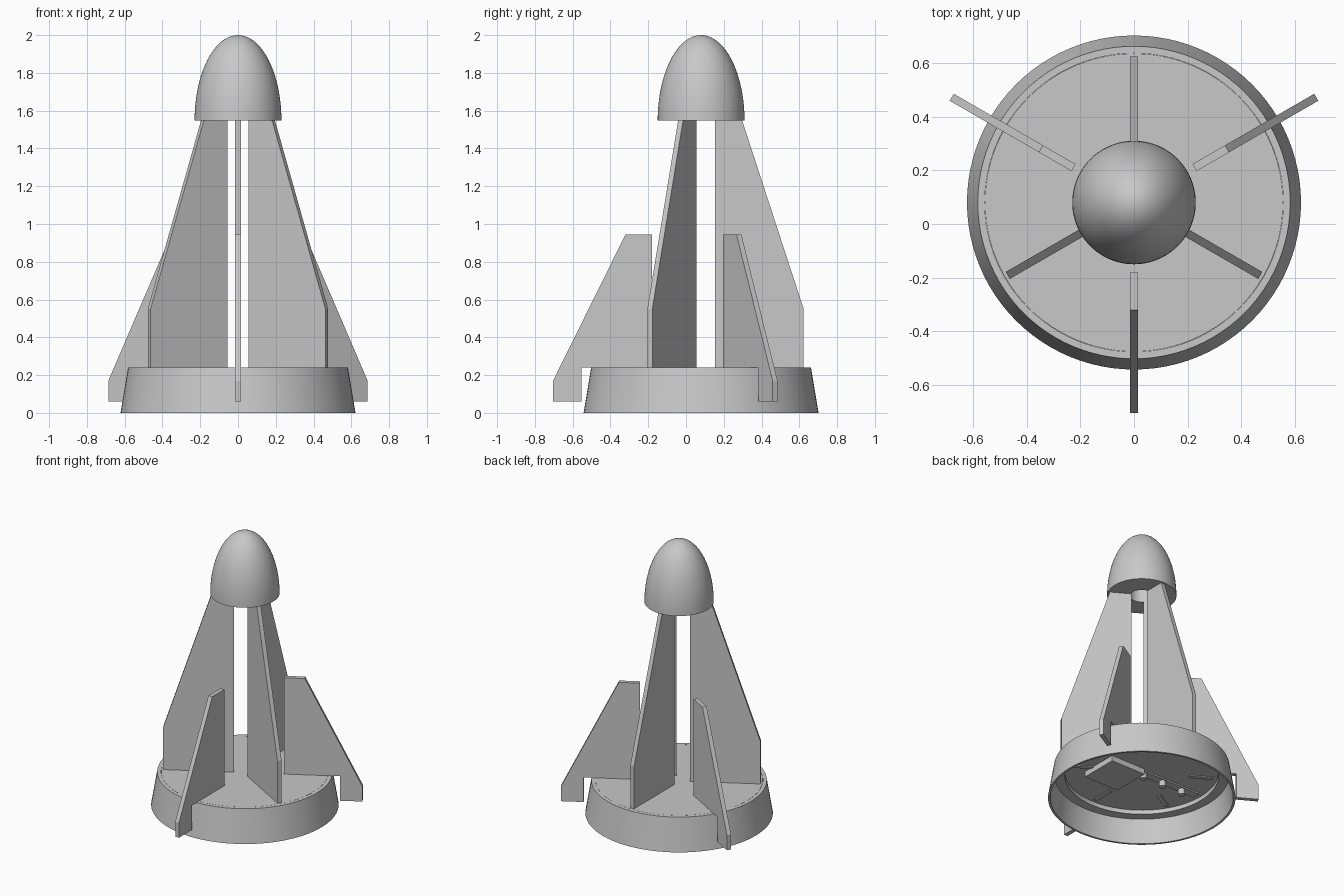
import bpy, bmesh, math
from mathutils import Matrix, Vector

cube = bpy.data.objects.get("Cube")
if cube:
    bpy.data.objects.remove(cube, do_unlink=True)

AXIS_Y = 0.08       # the round body sits a little behind the origin
SEGMENTS = 96
THICK = 0.03        # fin thickness
DECK = 0.2          # height of the deck underside

grey = bpy.data.materials.new("light_grey")
grey.use_nodes = True
colour = (0.58, 0.58, 0.58, 1)
grey.diffuse_color = colour
grey.node_tree.nodes["Principled BSDF"].inputs["Base Color"].default_value = colour


def finish(name, bm, smooth=False):
    bmesh.ops.recalc_face_normals(bm, faces=bm.faces[:])
    mesh = bpy.data.meshes.new(name)
    bm.to_mesh(mesh)
    bm.free()
    mesh.materials.append(grey)
    obj = bpy.data.objects.new(name, mesh)
    bpy.context.collection.objects.link(obj)
    obj.location.y = AXIS_Y
    if smooth:
        bpy.ops.object.select_all(action='DESELECT')
        obj.select_set(True)
        bpy.context.view_layer.objects.active = obj
        bpy.ops.object.shade_smooth_by_angle(angle=math.radians(30))
    return obj


def lathe(name, profile, closed=False):
    """Spin a (radius, height) profile around the body axis."""
    bm = bmesh.new()
    verts = [bm.verts.new((r, 0, z)) for r, z in profile]
    edges = [bm.edges.new(pair) for pair in zip(verts, verts[1:])]
    if closed:
        edges.append(bm.edges.new((verts[-1], verts[0])))
    bmesh.ops.spin(bm, geom=verts + edges, axis=(0, 0, 1), cent=(0, 0, 0),
                   angle=math.tau, steps=SEGMENTS)
    bmesh.ops.remove_doubles(bm, verts=bm.verts[:], dist=0.0001)
    return finish(name, bm, smooth=True)


def fin(name, profile, degrees):
    """Extrude a (radius, height) outline and turn it to its direction."""
    bm = bmesh.new()
    face = bm.faces.new([bm.verts.new((r, -THICK / 2, z)) for r, z in profile])
    side = bmesh.ops.extrude_face_region(bm, geom=[face])
    moved = [v for v in side["geom"] if isinstance(v, bmesh.types.BMVert)]
    bmesh.ops.translate(bm, verts=moved, vec=Vector((0, THICK, 0)))
    bmesh.ops.rotate(bm, verts=bm.verts[:], cent=(0, 0, 0),
                     matrix=Matrix.Rotation(math.radians(degrees), 3, 'Z'))
    return finish(name, bm)


def box(name, centre, size):
    bm = bmesh.new()
    bmesh.ops.create_cube(bm, size=1, matrix=Matrix.Translation(centre)
                          @ Matrix.Diagonal((*size, 1)))
    return finish(name, bm)


# Tapered base skirt with an inner ledge, and the deck set into it
lathe("base_skirt", [(0.622, 0), (0.582, 0.24), (0.556, 0.24), (0.556, DECK),
                     (0.51, DECK), (0.51, 0.17), (0.577, 0.17), (0.607, 0)], closed=True)
lathe("base_deck", [(0, DECK), (0.555, DECK), (0.555, 0.24), (0, 0.24)])

# Rounded nose with a flat underside and a central socket
dome = []
for i in range(25):
    a = i / 24 * math.pi / 2
    dome.append((0.23 * math.cos(a), 1.547 + 0.453 * math.sin(a)))
lathe("nose_cone", [(0, 1.65), (0.08, 1.65), (0.08, 1.547)] + dome)

# Three tall fins hold the nose, three short fins stand between them
tall = [(0.073, 0.23), (0.073, 1.555), (0.215, 1.555), (0.543, 0.55), (0.543, 0.23)]
short = [(0.26, 0.23), (0.26, 0.945), (0.40, 0.945), (0.784, 0.17),
         (0.784, 0.06), (0.634, 0.06), (0.634, 0.24), (0.57, 0.24), (0.57, 0.23)]
for label, angle in (("back", 90), ("right", 210), ("left", 330)):
    fin(label + "_tall_fin", tall, angle)
for label, angle in (("front", 270), ("left", 30), ("right", 150)):
    fin(label + "_short_fin", short, angle)

# Fin tabs showing just under the deck
tab = [(0.32, DECK - 0.006), (0.32, DECK + 0.01), (0.48, DECK + 0.01), (0.48, DECK - 0.006)]
for i in range(6):
    fin("fin_tab_%d" % (i + 1), tab, 30 + 60 * i)

# Shallow housing, strip and row of pins beneath the deck
box("deck_housing", (0.15, -0.1, DECK - 0.02), (0.28, 0.28, 0.04))
box("pin_strip", (-0.22, 0, DECK - 0.005), (0.5, 0.06, 0.01))
for i in range(3):
    bm = bmesh.new()
    bmesh.ops.create_cone(bm, cap_ends=True, segments=24, radius1=0.023, radius2=0.023,
                          depth=0.05, matrix=Matrix.Translation((-0.015 - 0.165 * i, 0, DECK - 0.025)))
    finish("deck_pin_%d" % (i + 1), bm, smooth=True)
